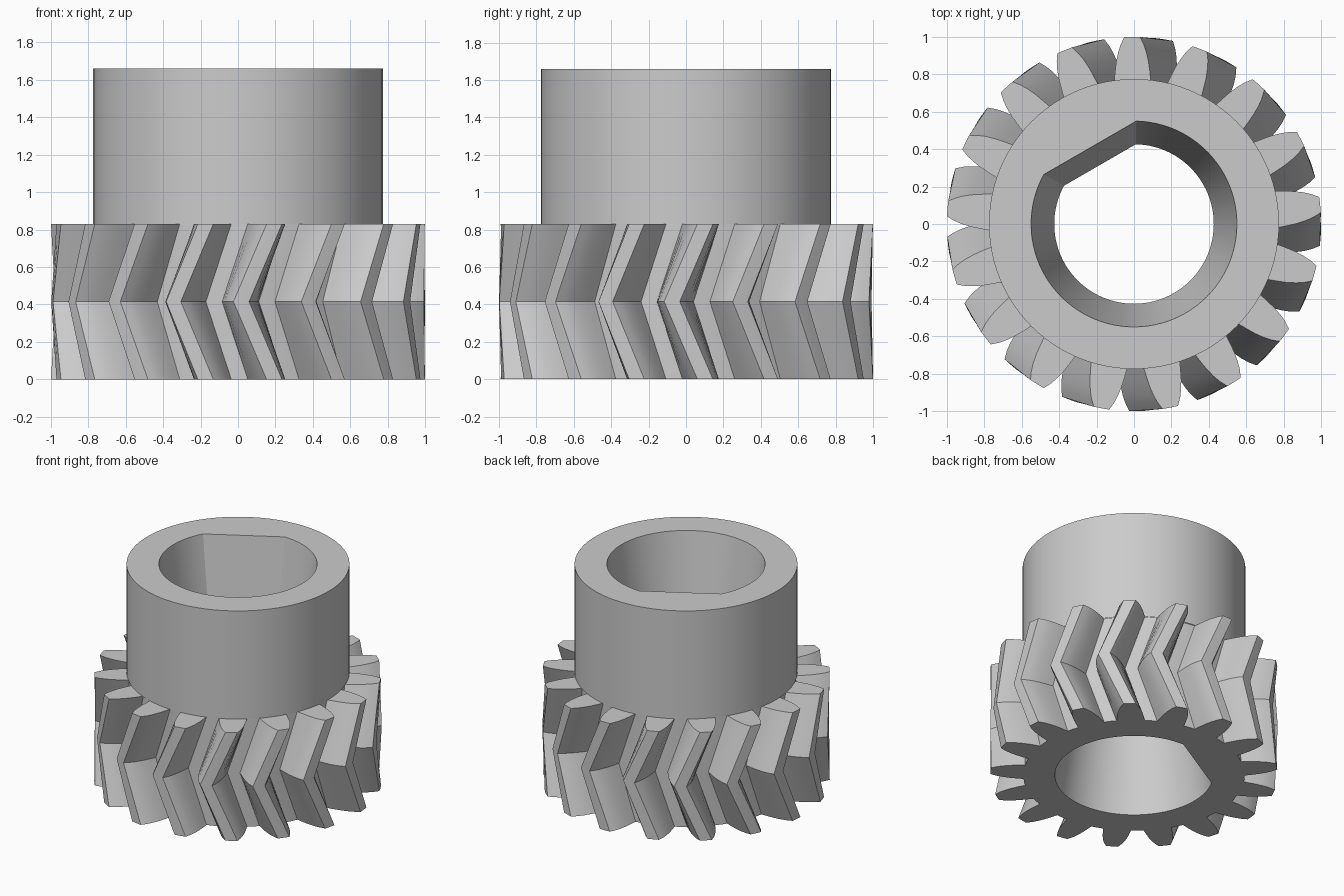
import bpy, bmesh, math
from mathutils import Vector

cube = bpy.data.objects.get("Cube")
if cube:
    bpy.data.objects.remove(cube, do_unlink=True)

TEETH = 17
GEAR_TOP, TOTAL = 0.83, 1.66
COLLAR_R = 0.775
START, TWIST = math.radians(90.6), math.radians(10.2)

grey = bpy.data.materials.new("plain_grey")
grey.use_nodes = True
grey.diffuse_color = (0.6, 0.6, 0.6, 1)
grey.node_tree.nodes["Principled BSDF"].inputs["Base Color"].default_value = (0.6, 0.6, 0.6, 1)


def polar(r, a, z):
    return Vector((r * math.cos(a), r * math.sin(a), z))


def tooth_ring(z, turn):
    """Outline of all teeth at one height, turned about z."""
    flank = [(0.77, 7.3), (0.82, 6.5), (0.87, 5.7), (0.92, 4.7), (0.96, 3.7), (1.0, 2.4)]
    tooth = [(r, -a) for r, a in flank] + [(1.0, 0)] + [(r, a) for r, a in reversed(flank)]
    tooth.append((0.77, 180 / TEETH))
    return [polar(r, START + turn + math.tau * k / TEETH + math.radians(a), z)
            for k in range(TEETH) for r, a in tooth]


def circle_ring(r, z, n=96):
    return [polar(r, math.tau * i / n, z) for i in range(n)]


def bore_ring(scale, z, n=80):
    """Round hole with one flat side."""
    half = math.acos(0.47 / 0.55)
    first = math.radians(120) + half
    sweep = math.tau - 2 * half
    return [polar(0.55 * scale, first + sweep * i / n, z) for i in range(n + 1)]


def build_part(name, outer, bore, capped_ends):
    """Outer wall, bore wall and ring-shaped end faces."""
    bm = bmesh.new()

    def wall(rings):
        loops = [[bm.verts.new(p) for p in ring] for ring in rings]
        for low, high in zip(loops, loops[1:]):
            for i in range(len(low)):
                bm.faces.new((low[i - 1], low[i], high[i], high[i - 1]))
        return loops

    walls = [wall(outer), wall(bore)]
    for end in capped_ends:
        edges = [bm.edges.get((w[end][i - 1], w[end][i]))
                 for w in walls for i in range(len(w[end]))]
        bmesh.ops.triangle_fill(bm, use_beauty=True, edges=edges)
    bmesh.ops.recalc_face_normals(bm, faces=bm.faces)
    mesh = bpy.data.meshes.new(name)
    bm.to_mesh(mesh)
    bm.free()
    mesh.materials.append(grey)
    obj = bpy.data.objects.new(name, mesh)
    bpy.context.collection.objects.link(obj)
    bpy.ops.object.select_all(action="DESELECT")
    obj.select_set(True)
    bpy.context.view_layer.objects.active = obj
    bpy.ops.object.shade_smooth_by_angle(angle=math.radians(25))


# Toothed wheel with chevron teeth; the bore narrows to a waist at its top
build_part("herringbone_gear",
           [tooth_ring(0, 0), tooth_ring(GEAR_TOP / 2, -TWIST), tooth_ring(GEAR_TOP, 0)],
           [bore_ring(1, 0), bore_ring(0.775, GEAR_TOP)], (0, -1))

# Plain collar above, its bore widening again
build_part("collar",
           [circle_ring(COLLAR_R, GEAR_TOP), circle_ring(COLLAR_R, TOTAL)],
           [bore_ring(0.775, GEAR_TOP), bore_ring(1, TOTAL)], (-1,))
